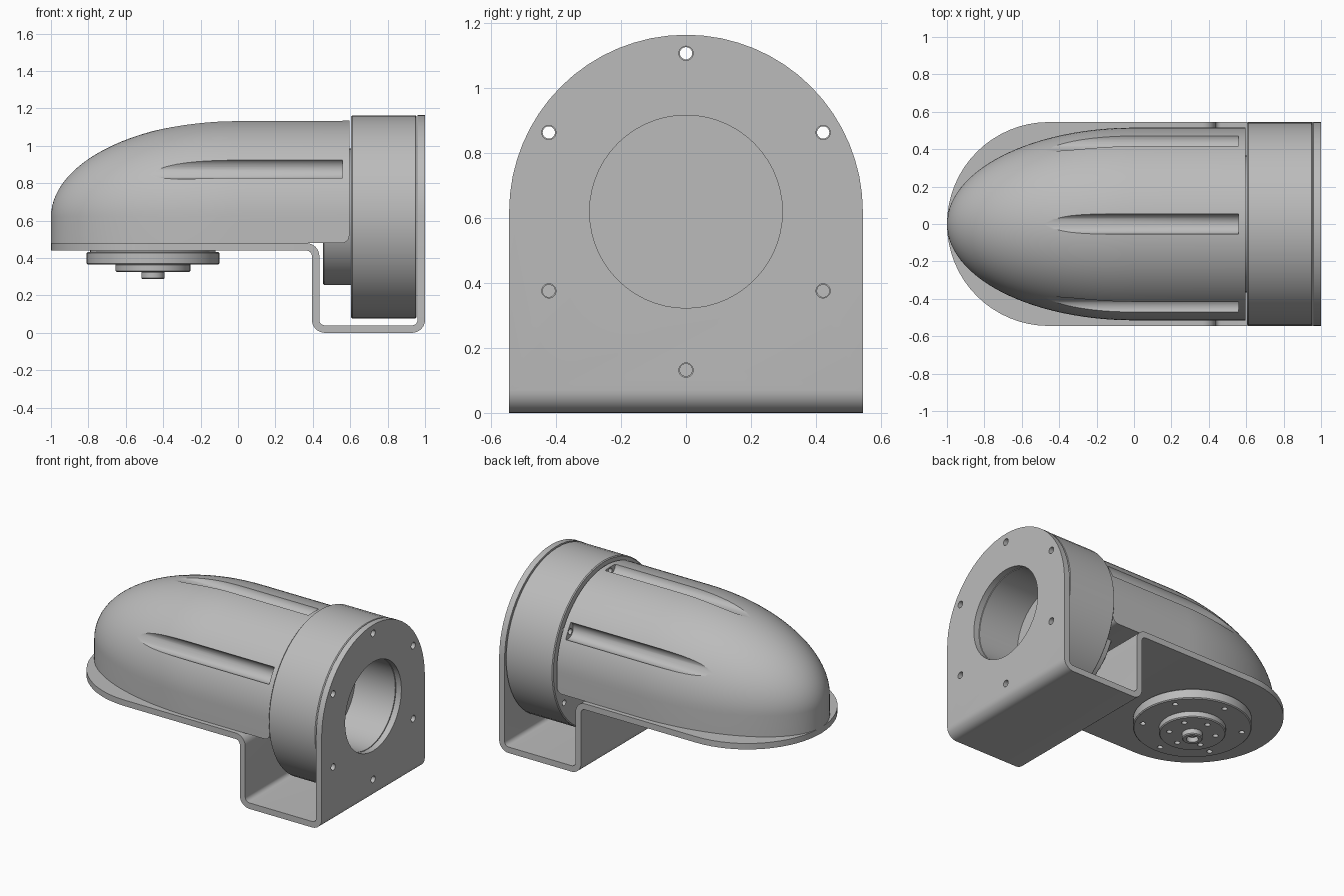
import bpy, bmesh
from math import sin, cos, pi, radians, sqrt
from mathutils import Matrix, Vector

if "Cube" in bpy.data.objects:
    bpy.data.objects.remove(bpy.data.objects["Cube"], do_unlink=True)

mat = bpy.data.materials.new("plain grey")
mat.use_nodes = True
GREY = (0.5, 0.5, 0.5, 1)
mat.diffuse_color = GREY
mat.node_tree.nodes["Principled BSDF"].inputs["Base Color"].default_value = GREY

AXIS_Z = 0.62      # height of the housing's long axis
KNOB_X = -0.455    # centre of the round mount below
BOLT_R = 0.488     # bolt circle of the motor flange
SEG = 56
TO_X = Matrix.Rotation(pi / 2, 4, 'Y')


def skin(name, rings):
    """Join closed rings of points into a capped solid."""
    bm = bmesh.new()
    loops = [[bm.verts.new(p) for p in ring] for ring in rings]
    n = len(loops[0])
    for a, b in zip(loops, loops[1:]):
        for i in range(n):
            j = (i + 1) % n
            bm.faces.new((a[i], a[j], b[j], b[i]))
    bm.faces.new(loops[0])
    bm.faces.new(loops[-1])
    bmesh.ops.remove_doubles(bm, verts=bm.verts, dist=1e-5)
    bmesh.ops.recalc_face_normals(bm, faces=bm.faces)
    mesh = bpy.data.meshes.new(name)
    bm.to_mesh(mesh)
    bm.free()
    mesh.materials.append(mat)
    ob = bpy.data.objects.new(name, mesh)
    bpy.context.collection.objects.link(ob)
    return ob


def lathe(name, profile, centre, along_x=False, seg=SEG):
    """Turn (position, radius) pairs about z or x."""
    rot = TO_X if along_x else Matrix()
    rings = [[rot @ Vector((r * cos(2 * pi * i / seg), r * sin(2 * pi * i / seg), t))
              + Vector(centre) for i in range(seg)] for t, r in profile]
    return skin(name, rings)


def drum(name, lo, hi, r, centre, along_x=False, edge=0.006):
    """Cylinder with lightly chamfered rims."""
    return lathe(name, [(lo, r - edge), (lo + edge, r), (hi - edge, r), (hi, r - edge)],
                 centre, along_x)


def boolean(ob, cutters, op='DIFFERENCE'):
    for c in cutters:
        c.hide_render = True
        mod = ob.modifiers.new("cut", 'BOOLEAN')
        mod.operation, mod.object, mod.solver = op, c, 'EXACT'
    bpy.context.view_layer.update()
    dg = bpy.context.evaluated_depsgraph_get()
    mesh = bpy.data.meshes.new_from_object(ob.evaluated_get(dg))
    ob.modifiers.clear()
    ob.data = mesh
    for c in cutters:
        bpy.data.objects.remove(c, do_unlink=True)


def around(angles, radius):
    return [(radius * cos(radians(a)), radius * sin(radians(a))) for a in angles]


def x_holes(angles, radius, lo, hi, size, seg=20):
    return [lathe("cutter", [(lo, size), (hi, size)], (0, u, AXIS_Z + v), True, seg)
            for u, v in around(angles, radius)]


def z_holes(radius, lo, hi, size):
    return [lathe("cutter", [(lo, size), (hi, size)], (KNOB_X + u, v, 0), False, 16)
            for u, v in around(range(30, 390, 60), radius)]


# Bent sheet bracket: rounded centre line given thickness and width
def rounded(path, r):
    """List of (point, normal) along a path with filleted corners."""
    pts = [Vector(p) for p in path]
    out = []
    side = lambda d: Vector((-d.y, d.x))
    out.append((pts[0], side((pts[1] - pts[0]).normalized())))
    for a, b, c in zip(pts, pts[1:], pts[2:]):
        d1, d2 = (b - a).normalized(), (c - b).normalized()
        mid = b - d1 * r + d2 * r
        for i in range(9):
            t = pi / 2 * i / 8
            radial = d1 * sin(t) - d2 * cos(t)
            turn = d1 * cos(t) + d2 * sin(t)
            out.append((mid + radial * r, side(turn)))
    out.append((pts[-1], side((pts[-1] - pts[-2]).normalized())))
    return out


line = rounded([(-1.1, .46), (.415, .46), (.415, .02), (.98, .02), (.98, 1.3)], 0.05)
outline = [p + n * .02 for p, n in line] + [p - n * .02 for p, n in reversed(line)]
bracket = skin("bracket", [[(p.x, y, p.y) for p in outline] for y in (-.6, .6)])
half = 0.545
arc = [pi * i / 32 for i in range(33)]
plan = [(1.2, half)] + [(KNOB_X - half * sin(t), half * cos(t)) for t in arc] + [(1.2, -half)]
arch = [(half, -.2)] + [(half * cos(t), AXIS_Z + half * sin(t)) for t in arc] + [(-half, -.2)]
boolean(bracket, [skin("cutter", [[(x, y, z) for x, y in plan] for z in (-.3, 1.5)]),
                  skin("cutter", [[(x, y, z) for y, z in arch] for x in (-1.3, 1.3)])],
        'INTERSECT')
BOLTS = range(30, 390, 60)
boolean(bracket, x_holes([0], 0, .9, 1.1, .297, SEG) + x_holes(BOLTS, BOLT_R, .9, 1.1, .022))

# Motor flange drum with a blind bore and bolt holes
flange = drum("flange_drum", .605, .955, .543, (0, 0, AXIS_Z), True)
boolean(flange, x_holes([0], 0, .66, 1.1, .297, SEG) + x_holes(BOLTS, BOLT_R, .5, 1.1, .019))

# Bullet housing: half-round top on straight sides, elliptical nose
R, BASE, END, FIL = 0.515, 0.48, 0.595, 0.04
stations = [(-cos(pi / 2 * i / 28), R * sin(pi / 2 * i / 28), BASE) for i in range(29)]
stations += [(END - FIL + FIL * sin(pi / 2 * i / 6), R, BASE + FIL * (1 - cos(pi / 2 * i / 6)))
             for i in range(7)]
rings = []
for x, r, zb in stations:
    ring = [(x, r, zb)] + [(x, r * cos(pi * i / 48), AXIS_Z + r * sin(pi * i / 48))
                           for i in range(49)] + [(x, -r, zb)]
    rings.append(ring)


def housing_solid(rings):
    # the nose ring folds to a single upright line, so it has no cap
    bm = bmesh.new()
    loops = [[bm.verts.new(p) for p in ring] for ring in rings]
    n = len(loops[0])
    for a, b in zip(loops, loops[1:]):
        for i in range(n):
            j = (i + 1) % n
            bm.faces.new((a[i], a[j], b[j], b[i]))
    bm.faces.new(loops[-1])
    bmesh.ops.remove_doubles(bm, verts=bm.verts, dist=1e-5)
    bmesh.ops.recalc_face_normals(bm, faces=bm.faces)
    mesh = bpy.data.meshes.new("housing")
    bm.to_mesh(mesh)
    bm.free()
    mesh.materials.append(mat)
    ob = bpy.data.objects.new("housing", mesh)
    bpy.context.collection.objects.link(ob)
    return ob


housing = housing_solid(rings)
# Flutes that clear the upper bolts, and the holes at their ends
boolean(housing, x_holes([30, 90, 150], R, -1.2, .56, .055, 40)
        + x_holes([30, 90, 150], BOLT_R, .5, .7, .019))

# Inner neck below the housing and spacer closing the gap
drum("neck", .455, .61, .365, (0, 0, AXIS_Z), True)

# Round mount below the bracket, in steps
mount = drum("mount_disc", .365, .432, .355, (KNOB_X, 0, 0))
boolean(mount, z_holes(.3, .3, .4, .017))
drum("mount_spacer", .42, .445, .335, (KNOB_X, 0, 0), edge=.002)
hub = drum("mount_hub", .325, .37, .2, (KNOB_X, 0, 0))
boolean(hub, z_holes(.14, .3, .355, .017))
tip = drum("mount_tip", .287, .33, .062, (KNOB_X, 0, 0))
boolean(tip, [lathe("cutter", [(.2, .036), (.32, .036)], (KNOB_X, 0, 0), seg=24)])

# Smooth shading with crisp edges
bpy.ops.object.select_all(action='DESELECT')
for ob in bpy.context.collection.objects:
    if ob.type == 'MESH':
        ob.select_set(True)
        bpy.context.view_layer.objects.active = ob
bpy.ops.object.shade_smooth_by_angle(angle=radians(30))
